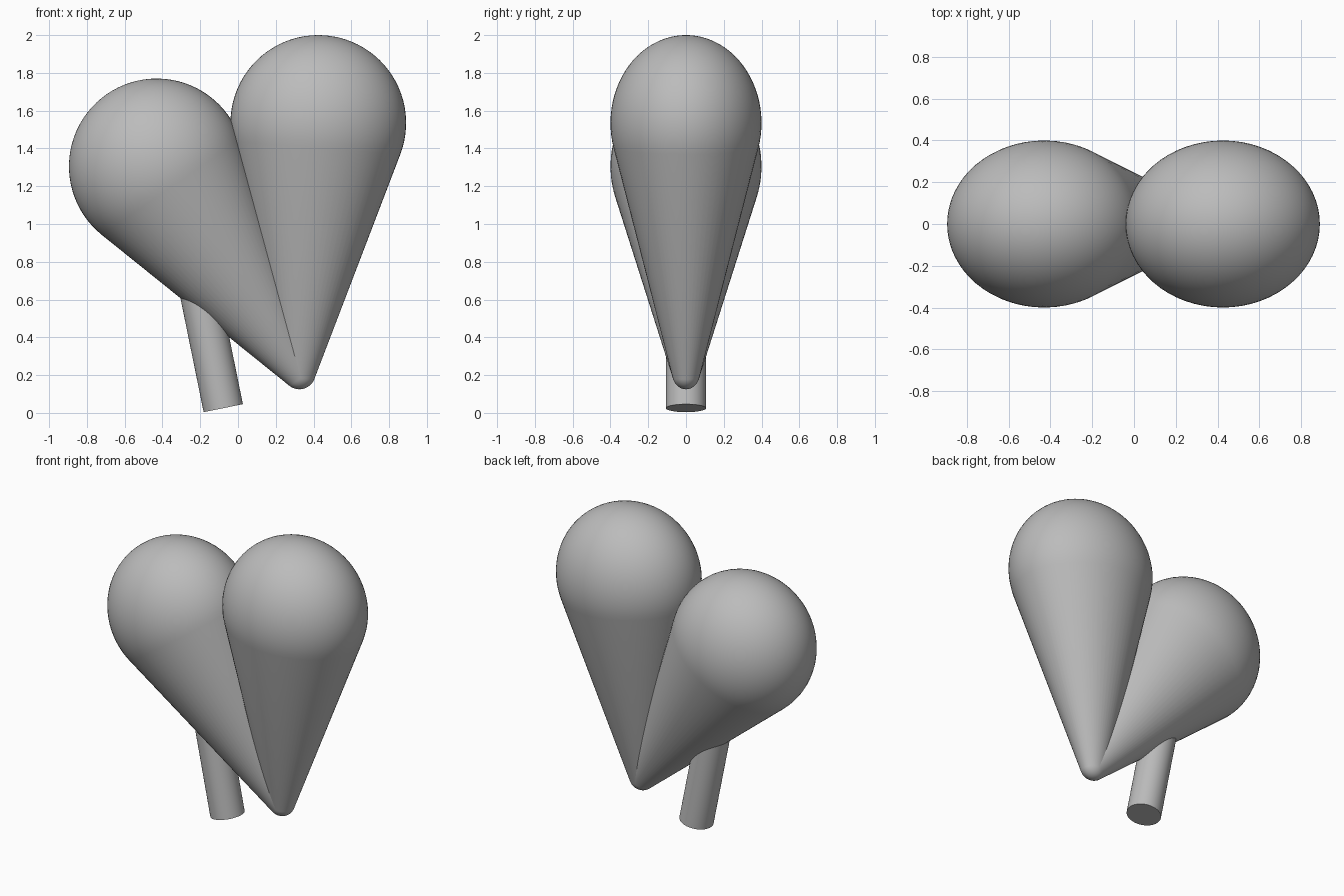
import bpy
import bmesh
from math import sin, cos, asin, atan2, pi, radians
from mathutils import Vector, Matrix

if "Cube" in bpy.data.objects:
    bpy.data.objects.remove(bpy.data.objects["Cube"], do_unlink=True)

SEGMENTS = 64
FLATTEN = 0.86            # depth relative to width
TOP_R, TIP_R = 0.465, 0.085
TIP = Vector((0.325, 0, 0.21))


def make_material(name, rgb):
    mat = bpy.data.materials.new(name)
    mat.use_nodes = True
    color = (*rgb, 1)
    mat.diffuse_color = color
    mat.node_tree.nodes["Principled BSDF"].inputs["Base Color"].default_value = color
    return mat


grey = make_material("plain grey", (0.5, 0.5, 0.5))


def finish(obj):
    obj.data.materials.append(grey)
    bpy.ops.object.select_all(action="DESELECT")
    obj.select_set(True)
    bpy.context.view_layer.objects.active = obj
    bpy.ops.object.shade_smooth_by_angle(angle=radians(35))


def arc(radius, height, start, end, steps):
    """Points of a circular arc in the xz plane, angles from the horizontal."""
    angles = [start + (end - start) * i / steps for i in range(steps + 1)]
    return [Vector((radius * cos(a), 0, height + radius * sin(a))) for a in angles]


def make_lobe(name, top):
    """Teardrop: a large and a small ball joined by their tangent cone."""
    axis = top - TIP
    tangent = -asin((TOP_R - TIP_R) / axis.length)
    profile = arc(TIP_R, 0, -pi / 2, tangent, 10)
    profile += arc(TOP_R, axis.length, tangent, pi / 2, 24)

    bm = bmesh.new()
    verts = [bm.verts.new(p) for p in profile]
    edges = [bm.edges.new(pair) for pair in zip(verts, verts[1:])]
    bmesh.ops.spin(bm, geom=verts + edges, cent=(0, 0, 0), axis=(0, 0, 1),
                   angle=2 * pi, steps=SEGMENTS)
    bmesh.ops.remove_doubles(bm, verts=bm.verts[:], dist=0.0005)
    bmesh.ops.recalc_face_normals(bm, faces=bm.faces[:])
    tilt = Matrix.Rotation(atan2(axis.x, axis.z), 4, "Y")
    bm.transform(Matrix.Translation(TIP) @ Matrix.Diagonal((1, FLATTEN, 1, 1)) @ tilt)

    mesh = bpy.data.meshes.new(name)
    bm.to_mesh(mesh)
    bm.free()
    obj = bpy.data.objects.new(name, mesh)
    bpy.context.collection.objects.link(obj)
    finish(obj)


# Two lobes of the heart, sharing one rounded tip
make_lobe("left_lobe", Vector((0.425, 0, 1.535)))
make_lobe("right_lobe", Vector((-0.43, 0, 1.305)))

# Slanted stick, its upper end buried in the right lobe
foot = Vector((-0.078, 0, 0.025))
lean = radians(-11.5)
length = 0.85
direction = Vector((sin(lean), 0, cos(lean)))
bpy.ops.mesh.primitive_cylinder_add(vertices=SEGMENTS, radius=0.106, depth=length,
                                    location=foot + direction * length / 2,
                                    rotation=(0, lean, 0))
stick = bpy.context.object
stick.name = "stick"
finish(stick)
